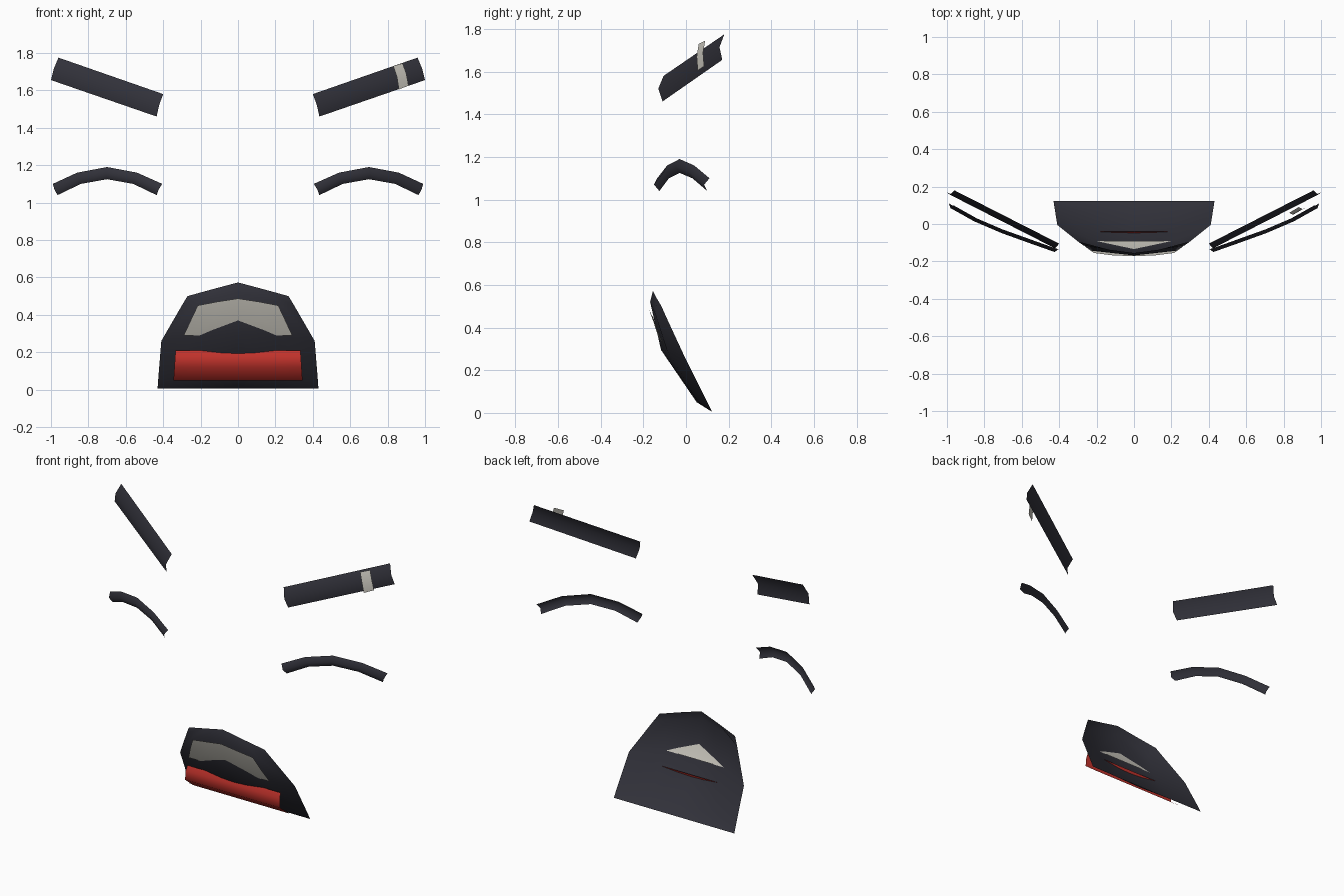
import bpy


def material(name, rgb):
    m = bpy.data.materials.new(name)
    m.diffuse_color = (*rgb, 1.0)
    return m


DARK = material("charcoal", (0.031, 0.031, 0.042))
RED = material("red", (0.55, 0.033, 0.025))
PALE = material("pale_grey", (0.60, 0.58, 0.52))


def sheet(name, rows, mat, mirror=False):
    """Thin surface through rows listed top to bottom, left to right; front faces -y."""
    n = len(rows[0])
    verts = [p for row in rows for p in row]
    faces = [(r * n + c, (r + 1) * n + c, (r + 1) * n + c + 1, r * n + c + 1)
             for r in range(len(rows) - 1) for c in range(n - 1)]
    me = bpy.data.meshes.new(name)
    me.from_pydata(verts, [], faces)
    me.materials.append(mat)
    me.shade_smooth()
    ob = bpy.data.objects.new(name, me)
    bpy.context.collection.objects.link(ob)
    if mirror:
        mod = ob.modifiers.new("mirror", 'MIRROR')
        mod.use_mirror_merge = True
        mod.merge_threshold = 0.002
    return ob


# Eyebrows: slanted strips with a slight ridge along the middle
sheet("eyebrows", [
    [(0.40, -0.105, 1.58), (0.96, 0.18, 1.775)],
    [(0.422, -0.13, 1.52), (0.985, 0.157, 1.715)],
    [(0.435, -0.11, 1.46), (1.0, 0.17, 1.655)],
], DARK, True)

# Pale notch floating in front of one eyebrow
sheet("eyebrow_notch", [
    [(0.83, 0.06, 1.73), (0.88, 0.09, 1.745)],
    [(0.85, 0.05, 1.67), (0.90, 0.08, 1.69)],
    [(0.86, 0.055, 1.605), (0.912, 0.085, 1.625)],
], PALE)

# Closed eyes: arched strips with the same ridge
top = [(0.405, -0.135, 1.10), (0.54, -0.088, 1.16), (0.70, -0.03, 1.19),
       (0.86, 0.038, 1.16), (0.99, 0.11, 1.10)]
low = [(0.435, -0.125, 1.04), (0.56, -0.08, 1.10), (0.70, -0.03, 1.125),
       (0.84, 0.03, 1.10), (0.965, 0.10, 1.04)]
mid = [((a[0] + b[0]) / 2 + 0.004, (a[1] + b[1]) / 2 - 0.02, (a[2] + b[2]) / 2)
       for a, b in zip(top, low)]
sheet("closed_eyes", [top, mid, low], DARK, True)

# Mouth: bulging shell, right half mirrored
sheet("mouth", [
    [(0, -0.155, 0.573), (0.135, -0.137, 0.537), (0.27, -0.115, 0.50)],
    [(0, -0.168, 0.52), (0.225, -0.143, 0.46), (0.30, -0.093, 0.45)],
    [(0, -0.117, 0.295), (0.22, -0.088, 0.29), (0.41, -0.005, 0.26)],
    [(0, 0.05, 0.05), (0.22, 0.06, 0.05), (0.427, 0.10, 0.05)],
    [(0, 0.122, 0.005), (0.22, 0.122, 0.005), (0.43, 0.122, 0.005)],
], DARK, True)

# Teeth: plate that dips behind the shell at its lower centre
sheet("teeth", [
    [(0, -0.172, 0.487), (0.11, -0.168, 0.47), (0.215, -0.155, 0.45)],
    [(0, -0.134, 0.37), (0.125, -0.132, 0.37), (0.253, -0.127, 0.37)],
    [(0, -0.09, 0.29), (0.145, -0.09, 0.29), (0.29, -0.09, 0.29)],
], PALE, True)

# Tongue: bulging plate whose top edge tucks behind the shell
sheet("tongue", [
    [(0, -0.04, 0.21), (0.17, -0.04, 0.21), (0.333, -0.04, 0.21)],
    [(0, -0.053, 0.18), (0.17, -0.053, 0.18), (0.336, -0.053, 0.18)],
    [(0, -0.055, 0.12), (0.17, -0.055, 0.12), (0.34, -0.055, 0.12)],
    [(0, 0.035, 0.05), (0.17, 0.035, 0.05), (0.345, 0.035, 0.05)],
], RED, True)
